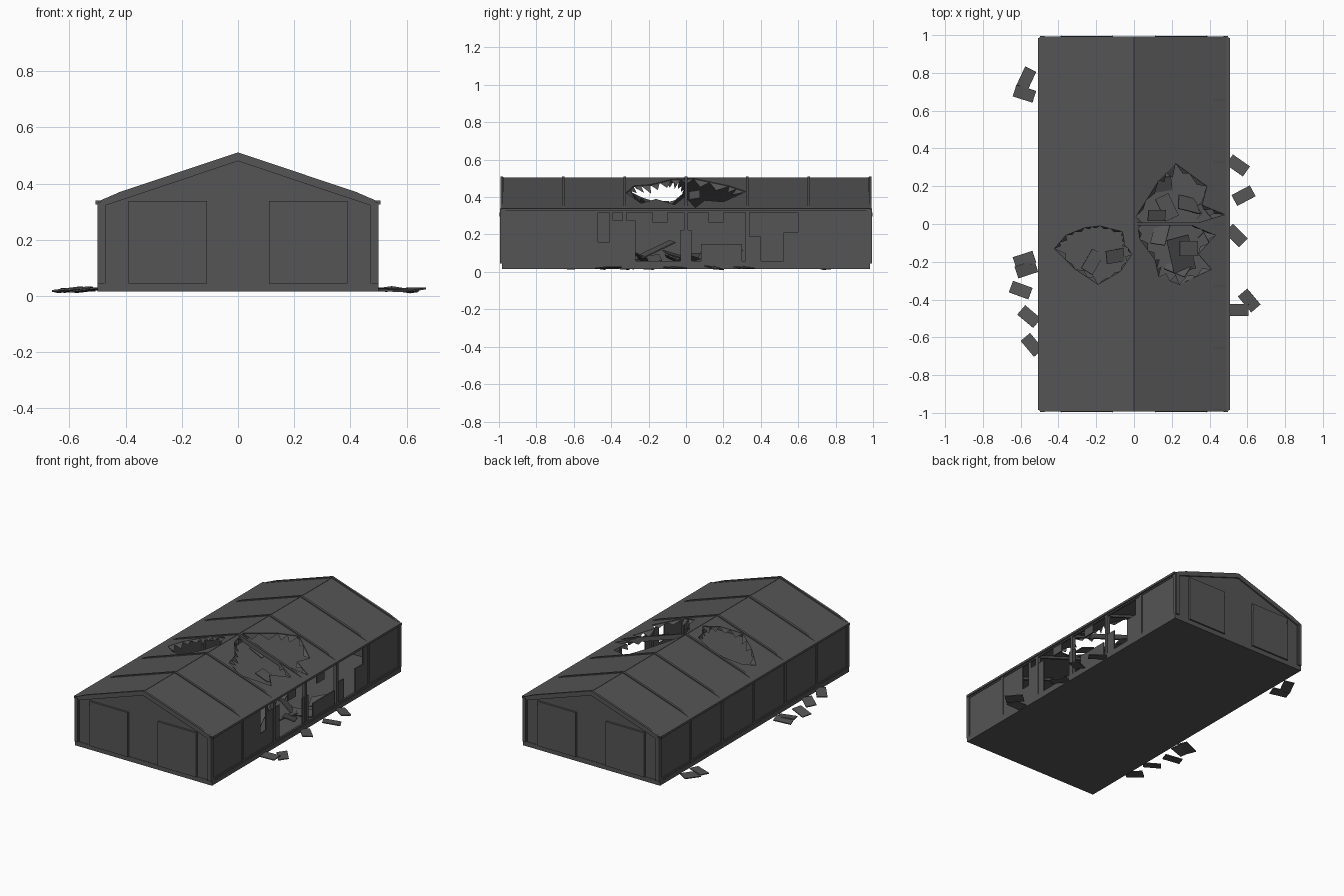
import bpy, bmesh, math, random
from mathutils import Vector, Matrix, Euler

random.seed(4)
if "Cube" in bpy.data.objects:
    bpy.data.objects.remove(bpy.data.objects["Cube"])

GREY = (0.09, 0.09, 0.09, 1)
steel = bpy.data.materials.new("dark grey steel")
steel.use_nodes = True
steel.diffuse_color = GREY
steel.node_tree.nodes["Principled BSDF"].inputs["Base Color"].default_value = GREY

FRAMES = [-0.985 + i * 0.985 / 3 for i in range(7)]
FLOOR, EAVE, RIDGE, SLOPE = 0.045, 0.335, 0.5, 0.335


def roof_z(x):
    return RIDGE - SLOPE * abs(x)


def finish(name, bm):
    bmesh.ops.recalc_face_normals(bm, faces=bm.faces)
    mesh = bpy.data.meshes.new(name)
    bm.to_mesh(mesh)
    bm.free()
    mesh.materials.append(steel)
    ob = bpy.data.objects.new(name, mesh)
    bpy.context.collection.objects.link(ob)
    return ob


def add_box(bm, x0, x1, y0, y1, z0, z1):
    mat = Matrix.Translation(((x0 + x1) / 2, (y0 + y1) / 2, (z0 + z1) / 2))
    size = Matrix.Diagonal((abs(x1 - x0), abs(y1 - y0), abs(z1 - z0), 1))
    bmesh.ops.create_cube(bm, size=1, matrix=mat @ size)


def boxes(name, items):
    bm = bmesh.new()
    for item in items:
        add_box(bm, *item)
    return finish(name, bm)


def add_prism(bm, profile, y0, y1):
    """Extrude an x-z outline along y."""
    face = bm.faces.new([bm.verts.new((x, y0, z)) for x, z in profile])
    ext = bmesh.ops.extrude_face_region(bm, geom=[face])
    verts = [v for v in ext["geom"] if isinstance(v, bmesh.types.BMVert)]
    bmesh.ops.translate(bm, verts=verts, vec=(0, y1 - y0, 0))


def slabs(name, items):
    """Loose plates: x, y, z, turn, tilt x, tilt y, length, width."""
    bm = bmesh.new()
    for x, y, z, turn, tx, ty, length, width in items:
        rot = Euler([math.radians(a) for a in (tx, ty, turn)]).to_matrix().to_4x4()
        size = Matrix.Diagonal((length, width, 0.006, 1))
        bmesh.ops.create_cube(bm, size=1, matrix=Matrix.Translation((x, y, z)) @ rot @ size)
    return finish(name, bm)


# Floor slab
boxes("floor_slab", [(-0.5, 0.5, -0.985, 0.985, 0.015, FLOOR)])

# Roof slopes with torn holes
HOLES = {
    "left": [(.22, .32), (.385, .2), (.36, .1), (.48, .05), (.3, -.005), (.43, -.06), (.34, -.16),
             (.41, -.24), (.24, -.32), (.13, -.28), (.11, -.19), (.03, -.08), (.01, .04), (.13, .23)],
    "right": [(-.18, -.01), (-.06, -.04), (-.05, -.1), (-.01, -.16), (-.07, -.25), (-.19, -.32),
              (-.31, -.24), (-.42, -.13), (-.36, -.06), (-.26, -.02)],
}


def loop_edges(bm, points):
    verts = [bm.verts.new((x, y, roof_z(x))) for x, y in points]
    return [bm.edges.new((a, b)) for a, b in zip(verts, verts[1:] + verts[:1])]


for name, hole in HOLES.items():
    side = 1 if name == "left" else -1
    bm = bmesh.new()
    edges = loop_edges(bm, [(0, -.985), (.5 * side, -.985), (.5 * side, .985), (0, .985)])
    edges += loop_edges(bm, hole)
    bmesh.ops.triangle_fill(bm, use_beauty=True, edges=edges, normal=(0.3 * side, 0, 1))
    for face in bm.faces:
        if face.normal.z < 0:
            face.normal_flip()
    roof = finish(name + "_roof", bm)
    mod = roof.modifiers.new("thickness", "SOLIDIFY")
    mod.thickness = 0.008
    mod.offset = 0
    # Bent torn strips around the hole
    bm = bmesh.new()
    points = [Vector((x, y, roof_z(x))) for x, y in hole]
    centre = sum(points, Vector()) / len(points)
    for a, b in zip(points, points[1:] + points[:1]):
        for t0, t1 in ((0, 0.45), (0.45, 1)):
            p, q = a.lerp(b, t0), a.lerp(b, t1)
            tip = ((p + q) / 2).lerp(centre, random.uniform(0.05, 0.16))
            tip.z -= random.uniform(0.015, 0.04)
            bm.faces.new([bm.verts.new(v) for v in (p, q, tip)])
    finish(name + "_torn_roof_edge", bm)

# Roof ribs, running over and under the sheeting
bm = bmesh.new()
for y in FRAMES:
    half = 0.007
    top = [(x, roof_z(x) + 0.011) for x in (-0.42, 0, 0.42)]
    low = [(x, roof_z(x) - 0.02) for x in (0.49, 0, -0.49)]
    add_prism(bm, top + [(0.49, roof_z(0.49) + 0.004)] + low + [(-0.49, roof_z(0.49) + 0.004)],
              y - half, y + half)
finish("roof_ribs", bm)

# Wall posts, rails and gutters on both long sides
posts, rails, gutters = [], [], []
for s in (-1, 1):
    posts += [(s * .475, s * .498, y - .01, y + .01, FLOOR, EAVE) for y in FRAMES]
    rails += [(s * .485, s * .497, -.985, .985, z, z + .012) for z in (FLOOR, .318)]
    gutters += [(s * .49, s * .507, -.985, .985, .326, .34)]
boxes("wall_posts", posts)
boxes("wall_rails", rails)
boxes("eave_gutters", gutters)

# Intact wall, and the damaged wall as strips of differing height
boxes("right_wall", [(-.493, -.485, -.98, .98, FLOOR, .33)])
STRIPS = [(-.98, -.47, .33), (-.47, -.41, .16), (-.41, -.39, .33), (-.39, -.27, .275),
          (-.03, .03, .225), (.08, .3, .15), (.33, .4, .19), (.52, .6, .21), (.6, .98, .33)]
boxes("damaged_left_wall", [(.485, .493, y0, y1, FLOOR, h) for y0, y1, h in STRIPS]
      + [(.485, .493, y0, y0 + .08, .265, .325) for y0 in (-.18, .12)])

# Gable ends with corner posts, edge trim and doors
wall, trim, corner, doors, rollers = bmesh.new(), bmesh.new(), [], [], []
for s in (-1, 1):
    add_prism(wall, [(-.49, FLOOR), (.49, FLOOR), (.49, EAVE - .005), (0, RIDGE - .005),
                     (-.49, EAVE - .005)], s * .972, s * .982)
    add_prism(trim, [(-.48, .345), (0, .508), (.48, .345), (.48, .325), (0, .488), (-.48, .325)],
              s * .975, s * .991)
    for k in (-1, 1):
        corner += [(k * .47, k * .5, s * .965, s * .99, FLOOR, EAVE)]
        doors += [(k * .11, k * .39, s * .98, s * .995, FLOOR, .338)]
        rollers += [(k * x, k * (x + .004), s * .994, s * .998, .295, .318) for x in (.113, .383)]
finish("gable_walls", wall)
finish("gable_trim", trim)
boxes("corner_posts", corner)
boxes("gable_doors", doors)
boxes("door_brackets", rollers)

# Fallen plates outside
OUTSIDE = [(-.57, .77, 65), (-.58, .69, -18), (-.58, -.19, 18), (-.57, -.24, 18), (-.6, -.35, -20),
           (-.555, -.49, -40), (-.54, -.64, -50), (.55, .31, -35), (.58, .15, 28),
           (.54, -.06, -45), (.55, -.455, 0), (.61, -.405, -50)]
slabs("outside_debris", [(x, y, .022, turn, random.uniform(-8, 8), random.uniform(-8, 8), .11, .065)
                         for x, y, turn in OUTSIDE])

# Wreckage inside, lying below the holes
inside = [(random.uniform(.05, .42), random.uniform(-.28, .28), random.uniform(.06, .09),
           random.uniform(0, 180), random.uniform(-30, 30), random.uniform(-30, 30), .13, .08)
          for _ in range(9)]
inside += [(-.1, -.17, .07, 10, 12, 20, .1, .07), (-.22, -.2, .06, 60, 8, 10, .12, .07)]
slabs("inside_debris", inside)
slabs("hanging_sheets", [(.12, .045, .41, 0, 10, 25, .1, .06), (.29, -.13, .36, 0, 0, 20, .1, .08),
                         (.25, -.16, .12, 15, 25, 5, .12, .2)])
